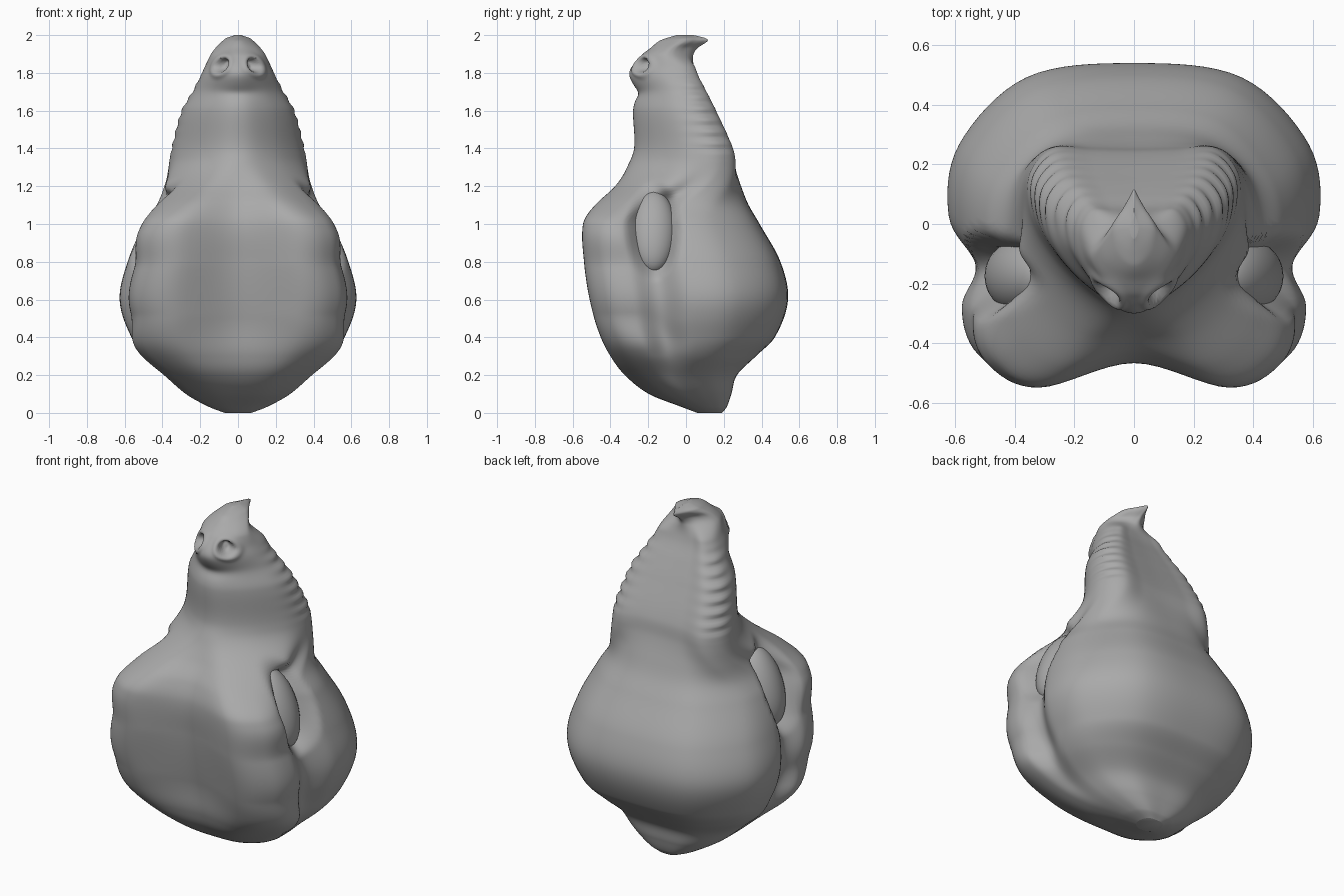
import bpy
import bmesh
import math
from mathutils import Vector

cube = bpy.data.objects.get("Cube")
if cube:
    bpy.data.objects.remove(cube, do_unlink=True)

# Single clay colour
clay = bpy.data.materials.new("grey clay")
clay.use_nodes = True
clay.diffuse_color = (0.4, 0.4, 0.4, 1)
clay.node_tree.nodes["Principled BSDF"].inputs["Base Color"].default_value = clay.diffuse_color

# Outline by height: z, front y, back y, half width
OUTLINE = [
    (0, .06, .19, .07), (.03, -.02, .215, .15), (.1, -.2, .24, .28),
    (.2, -.335, .27, .4), (.3, -.41, .37, .51), (.4, -.455, .47, .565),
    (.6, -.51, .54, .622), (.8, -.54, .5, .58), (1, -.545, .39, .495),
    (1.1, -.49, .335, .435), (1.2, -.39, .3, .4), (1.3, -.315, .27, .37),
    (1.4, -.275, .25, .35), (1.6, -.28, .16, .297), (1.7, -.265, .11, .24),
    (1.8, -.3, .06, .19), (1.89, -.24, .04, .15), (1.93, -.19, .06, .12),
    (1.97, -.14, .115, .08), (1.985, -.1, .1, .06), (2, -.05, .04, .015),
]

# Half cross-sections, front to back: fraction of width, fraction of depth
BASE = [(0, 0), (.45, .04), (.8, .18), (.95, .34), (1, .5),
        (.95, .68), (.79, .86), (.47, .98), (0, 1)]
BROW = [(0, .085), (.56, 0), (.85, .08), (.93, .22), (.855, .355),
        (1, .51), (.945, .74), (.58, .955), (0, 1)]
SNOUT = [(0, 0), (.28, .05), (.63, .23), (.91, .48), (1, .7),
         (.95, .87), (.75, .99), (.4, .985), (0, .98)]
BEAK = [(0, 0), (.4, .05), (.8, .2), (1, .38), (.95, .5),
        (.75, .62), (.45, .76), (.16, .92), (0, 1)]


def smooth(a, b, x):
    t = max(0, min(1, (x - a) / (b - a)))
    return t * t * (3 - 2 * t)


def bump(x, width):
    return math.exp(-(x / width) ** 2)


def spline(keys, x):
    """Smooth curve through keys of the form (position, value, value...)."""
    last = len(keys) - 1
    i = 0
    while i < last - 1 and x > keys[i + 1][0]:
        i += 1

    def tangent(k, c):
        a, b = keys[max(k - 1, 0)], keys[min(k + 1, last)]
        return (b[c] - a[c]) / (b[0] - a[0])

    a, b = keys[i], keys[i + 1]
    h = b[0] - a[0]
    t = (x - a[0]) / h
    blend = t * t * (3 - 2 * t)
    return [a[c] * (1 - blend) + b[c] * blend
            + h * t * (1 - t) * ((1 - t) * tangent(i, c) - t * tangent(i + 1, c))
            for c in range(1, len(a))]


def section_at(z):
    """Blend the cross-sections and add mirrored points beyond both ends."""
    weights = (smooth(0, .5, z), smooth(1, 1.35, z), smooth(1.82, 1.95, z))
    # The brow shell flares past the cheeks above and below the middle
    flare = 1 + .1 * smooth(.12, .32, abs(z - .65))
    brow = [(u * flare if i < 4 else u, v) for i, (u, v) in enumerate(BROW)]
    points = [Vector(p) for p in BASE]
    for shape, weight in zip((brow, SNOUT, BEAK), weights):
        points = [p.lerp(Vector(q), weight) for p, q in zip(points, shape)]
    before = Vector((-points[1].x, points[1].y))
    after = Vector((-points[-2].x, points[-2].y))
    points = [before] + points + [after]
    return [(i - 1, p.x, p.y) for i, p in enumerate(points)]


def relief(x, y, z, t):
    """Carved detail as an outward offset."""
    out = 0
    # Tooth ribs along the edge of the palate
    if 1.34 < z < 1.82:
        fade = smooth(1.34, 1.42, z) * (1 - smooth(1.7, 1.82, z))
        out += .007 * fade * bump(t - 4.9, 1) * math.cos(math.tau * z / .062)
    # Eye sockets
    if x > .2:
        e = math.hypot((y + .17) / .13, (z - .97) / .235)
        out -= .08 * (1 - smooth(.6, 1.2, e))
    # Nostrils with raised rims
    if y < -.08:
        dx, dz = x - .085, z - 1.84
        n = math.hypot((dx + dz * .35) / .036, dz / .043)
        out += .01 * bump(n - 1.25, .35) - .05 * (1 - smooth(.45, 1, n))
    # Crease under the nose
    out -= .012 * bump(z - 1.69, .03) * bump(x, .1) * (y < 0)
    return out


def finish(obj, angle):
    obj.data.materials.append(clay)
    bpy.ops.object.select_all(action='DESELECT')
    obj.select_set(True)
    bpy.context.view_layer.objects.active = obj
    bpy.ops.object.shade_smooth_by_angle(angle=math.radians(angle))


# Head: lofted rings from the neck up to the beak
ROWS, HALF = 220, 64
bm = bmesh.new()
rings = []
for r in range(ROWS + 1):
    z = 1 - math.cos(math.pi * r / ROWS)
    front, back, width = spline(OUTLINE, z)
    keys = section_at(z)
    middle = (front + back) / 2
    half = []
    for s in range(HALF + 1):
        t = 8 * s / HALF
        u, v = spline(keys, t)
        x = 0 if s in (0, HALF) else max(u * width, 0)
        y = front + v * (back - front)
        away = Vector((x, y - middle, 0)).normalized()
        p = Vector((x, y, z)) + away * relief(x, y, z, t)
        half.append(p)
    other = [Vector((-p.x, p.y, p.z)) for p in reversed(half[1:-1])]
    rings.append([bm.verts.new(p) for p in half + other])
count = len(rings[0])
for low, high in zip(rings, rings[1:]):
    for i in range(count):
        j = (i + 1) % count
        bm.faces.new((low[i], low[j], high[j], high[i]))
bm.faces.new(rings[0])
bm.faces.new(rings[-1])
bmesh.ops.recalc_face_normals(bm, faces=bm.faces)
mesh = bpy.data.meshes.new("head")
bm.to_mesh(mesh)
bm.free()
head = bpy.data.objects.new("head", mesh)
bpy.context.collection.objects.link(head)
finish(head, 50)

# Eyeballs set into the sockets
for side, name in ((1, "left_eye"), (-1, "right_eye")):
    bpy.ops.mesh.primitive_uv_sphere_add(
        segments=32, ring_count=20, radius=1,
        location=(side * .375, -.175, .96), rotation=(0, -side * .36, 0))
    eye = bpy.context.object
    eye.name = name
    eye.scale = (.105, .125, .23)
    finish(eye, 50)
